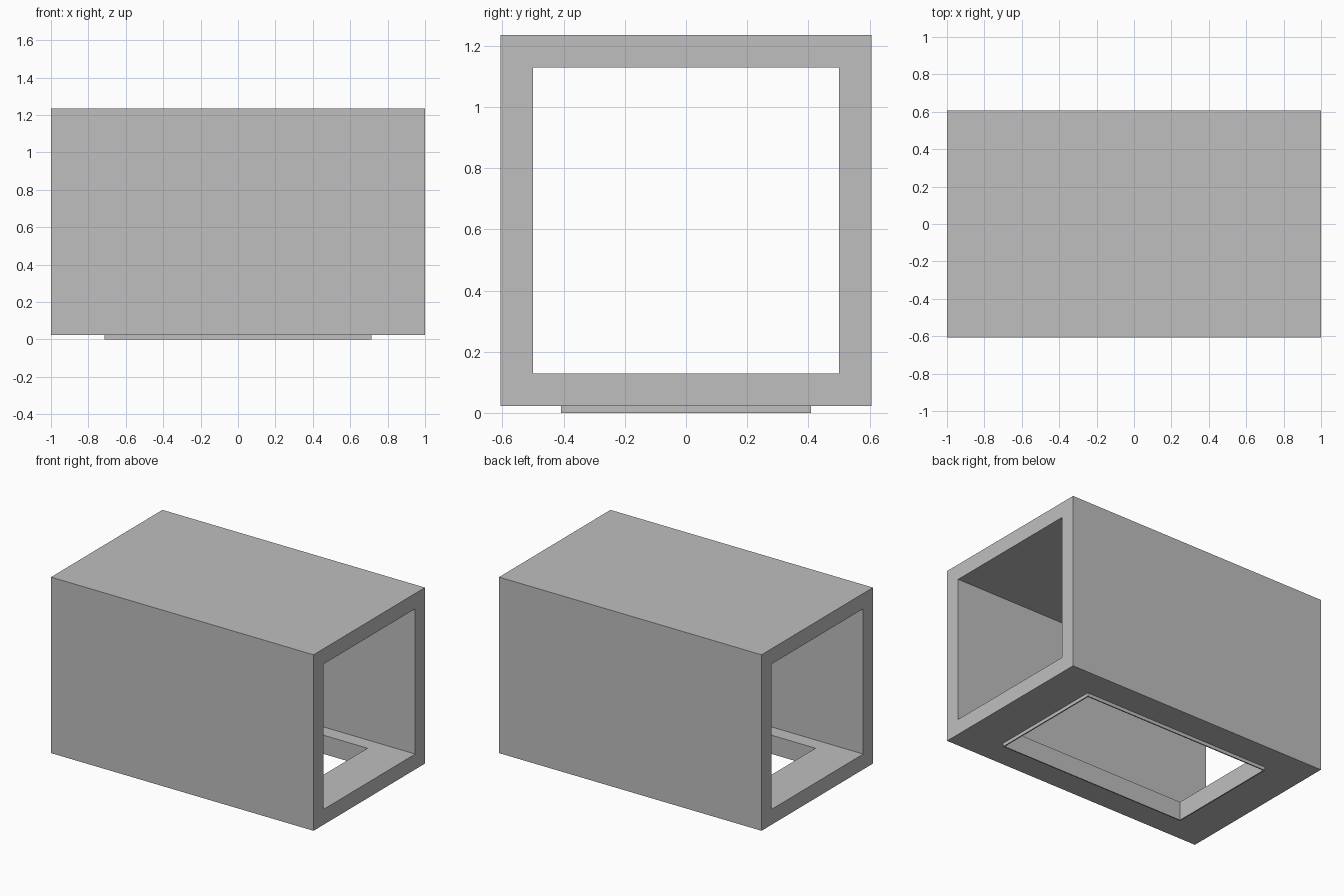
import bpy

old = bpy.data.objects.get("Cube")
if old:
    bpy.data.objects.remove(old, do_unlink=True)

# Single grey material
grey = bpy.data.materials.new("light grey")
grey.use_nodes = True
grey.diffuse_color = (0.52, 0.52, 0.52, 1)
bsdf = next(n for n in grey.node_tree.nodes if n.type == "BSDF_PRINCIPLED")
bsdf.inputs["Base Color"].default_value = grey.diffuse_color


def block(name, half_x, half_y, z0, z1):
    """Box centred in x and y, spanning z0 to z1."""
    bpy.ops.mesh.primitive_cube_add(size=2, location=(0, 0, (z0 + z1) / 2))
    obj = bpy.context.object
    obj.name = name
    obj.scale = (half_x, half_y, (z1 - z0) / 2)
    bpy.ops.object.transform_apply(location=True, rotation=True, scale=True)
    obj.data.materials.append(grey)
    return obj


def cut(obj, cutter):
    """Subtract the cutter from the object."""
    mod = obj.modifiers.new("cut", "BOOLEAN")
    mod.operation = "DIFFERENCE"
    mod.solver = "EXACT"
    mod.object = cutter
    bpy.context.view_layer.objects.active = obj
    bpy.ops.object.modifier_apply(modifier=mod.name)


BASE, TOP, WALL = 0.023, 1.235, 0.106

# Square sleeve, open at both ends, and the thin rim below it
sleeve = block("sleeve", 1, 0.606, BASE, TOP)
rim = block("bottom_rim", 0.715, 0.408, 0, BASE)

# Cutters: the tunnel along x and the opening through floor and rim
tunnel = block("tunnel_cutter", 1.2, 0.5, BASE + WALL, TOP - WALL)
opening = block("opening_cutter", 0.707, 0.4, -0.2, 0.5)

cut(sleeve, tunnel)
cut(sleeve, opening)
cut(rim, opening)

for helper in (tunnel, opening):
    helper.hide_render = True
    bpy.data.objects.remove(helper, do_unlink=True)
